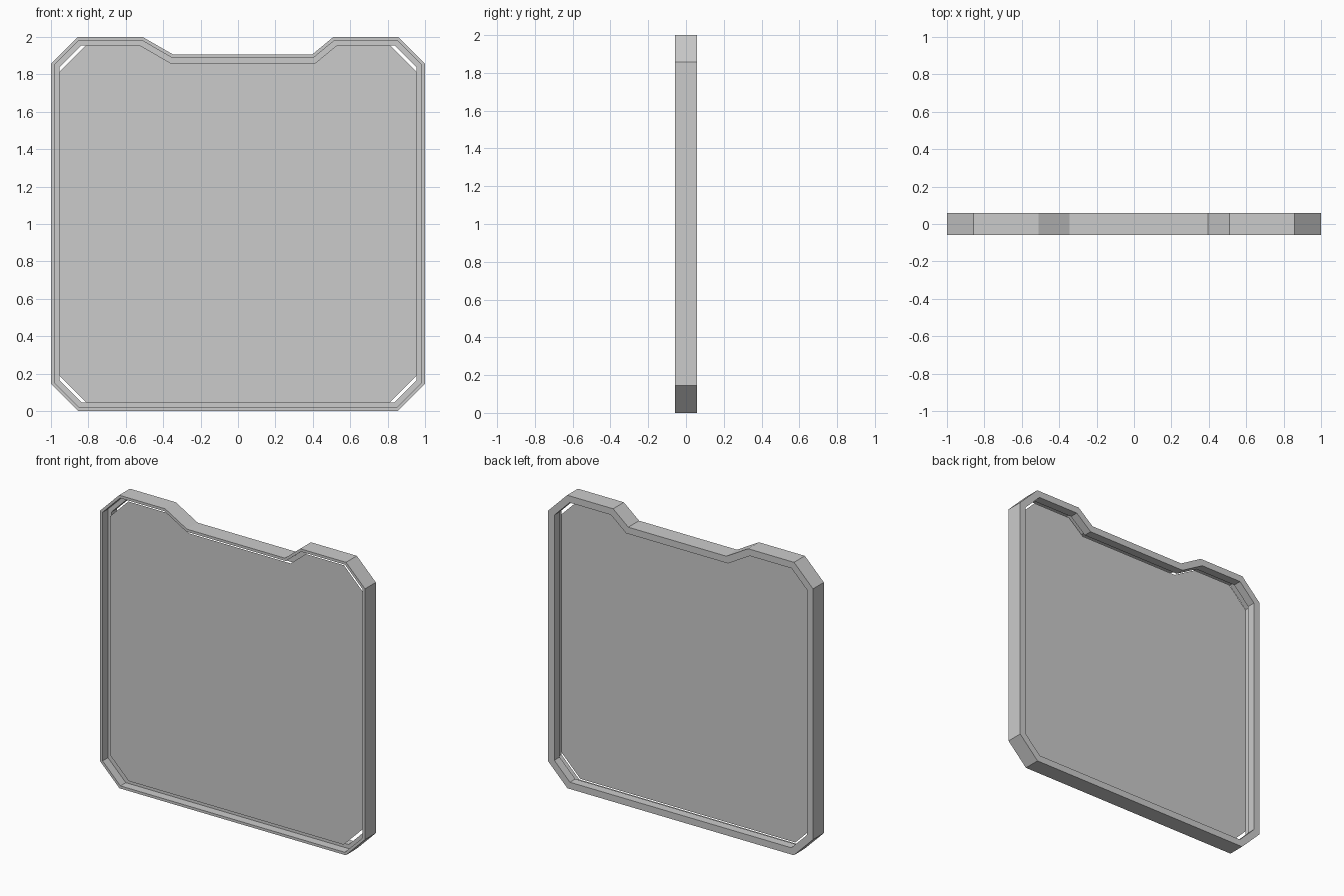
import bpy
from mathutils import Vector

if "Cube" in bpy.data.objects:
    bpy.data.objects.remove(bpy.data.objects["Cube"])

HALF = 0.058      # half depth of the frame
LIP = 0.018       # rim width at the front opening
FLANGE = 0.046    # rim width at the back opening
PANEL_Y = -0.02

# Outer outline in (x, z), counter-clockwise seen from the front
outline = [(-0.855, 0), (0.855, 0), (1, 0.145), (1, 1.857), (0.857, 2), (0.51, 2),
           (0.395, 1.905), (-0.345, 1.905), (-0.51, 2), (-0.857, 2), (-1, 1.857), (-1, 0.145)]
CHAMFERS = {1, 3, 9, 11}  # outline edges that cut the four outer corners


def inset(points, dist, extra=0.0):
    """Mitred inset; chamfer edges move in by an extra amount."""
    n = len(points)
    pts = [Vector(p) for p in points]
    lines = []
    for i in range(n):
        d = (pts[(i + 1) % n] - pts[i]).normalized()
        normal = Vector((-d.y, d.x))
        off = dist + (extra if i in CHAMFERS else 0)
        lines.append((normal, normal.dot(pts[i]) + off))
    result = []
    for i in range(n):
        (a, c), (b, e) = lines[i - 1], lines[i]
        det = a.x * b.y - a.y * b.x
        result.append(((c * b.y - e * a.y) / det, (a.x * e - b.x * c) / det))
    return result


def add_mesh(name, verts, faces):
    mesh = bpy.data.meshes.new(name)
    mesh.from_pydata(verts, [], faces)
    mesh.update()
    obj = bpy.data.objects.new(name, mesh)
    bpy.context.collection.objects.link(obj)
    return obj


# Frame: rebated cross-section, open wide at the front, flanged at the back
rings = [(0, -HALF), (0, HALF), (FLANGE, HALF), (FLANGE, 0), (LIP, 0), (LIP, -HALF)]
n, m = len(outline), len(rings)
verts = [(x, y, z) for d, y in rings for x, z in inset(outline, d)]
faces = []
for r in range(m):
    s = (r + 1) % m
    for i in range(n):
        j = (i + 1) % n
        faces.append((r * n + i, s * n + i, s * n + j, r * n + j)[::-1])
add_mesh("frame", verts, faces)

# Panel: thin sheet in the rebate, with corners cut slightly deeper
sheet = inset(outline, FLANGE, 0.017)
add_mesh("panel", [(x, PANEL_Y, z) for x, z in sheet], [tuple(range(n))])
